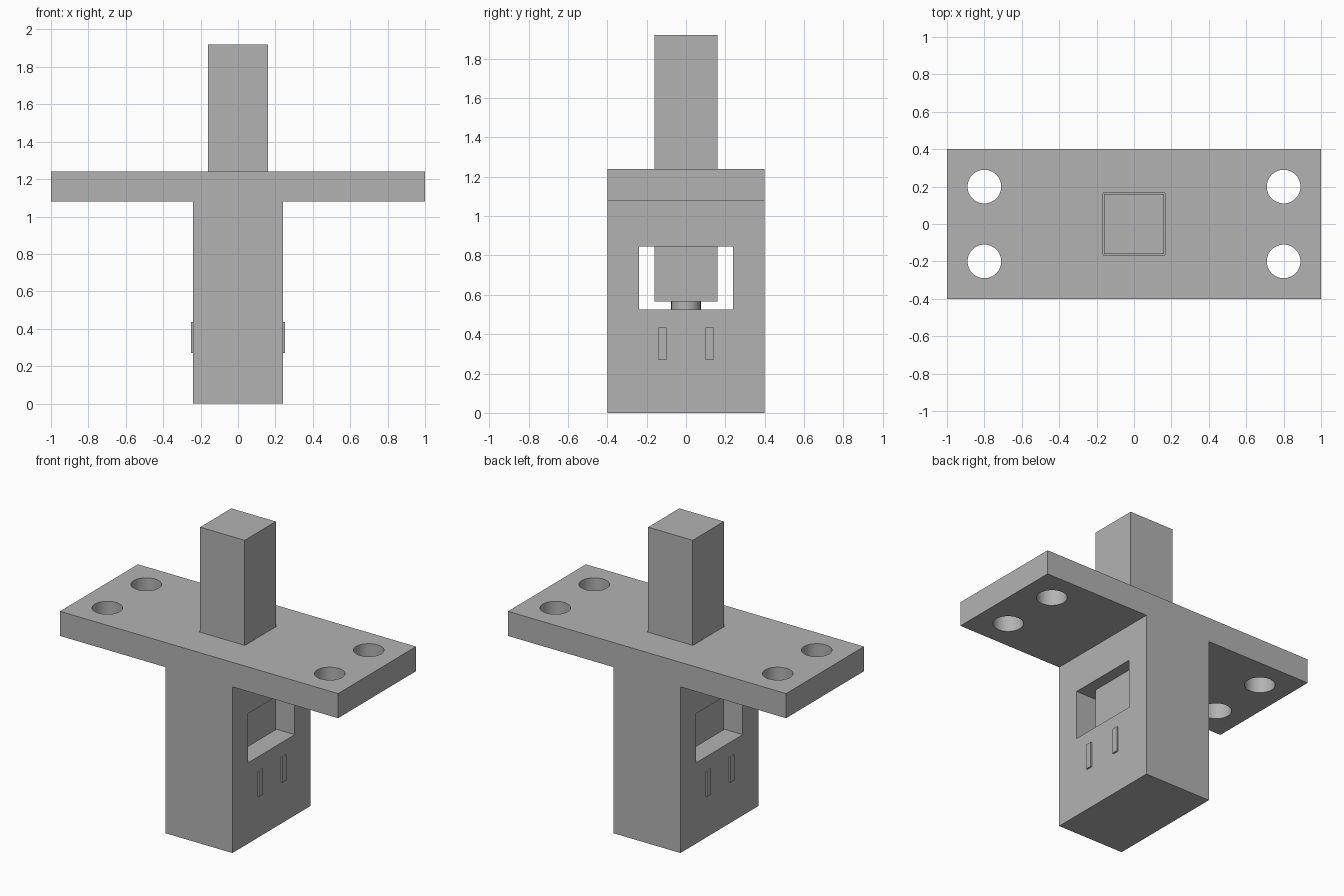
import bpy, bmesh, math

if "Cube" in bpy.data.objects:
    bpy.data.objects.remove(bpy.data.objects["Cube"])

grey = bpy.data.materials.new("plain_grey")
grey.diffuse_color = (0.45, 0.45, 0.45, 1)
grey.use_nodes = True
grey.node_tree.nodes["Principled BSDF"].inputs["Base Color"].default_value = grey.diffuse_color


def finish(name, bm):
    bmesh.ops.recalc_face_normals(bm, faces=bm.faces)
    me = bpy.data.meshes.new(name)
    bm.to_mesh(me)
    bm.free()
    me.materials.append(grey)
    ob = bpy.data.objects.new(name, me)
    bpy.context.collection.objects.link(ob)
    return ob


def box(name, x, y, z):
    """Box from (min, max) pairs."""
    bm = bmesh.new()
    bmesh.ops.create_cube(bm, size=1)
    for v in bm.verts:
        v.co = [r[0] if c < 0 else r[1] for c, r in zip(v.co, (x, y, z))]
    return finish(name, bm)


def cylinder(name, x, y, z, radius):
    bm = bmesh.new()
    bmesh.ops.create_cone(bm, cap_ends=True, segments=48, radius1=radius,
                          radius2=radius, depth=z[1] - z[0])
    bmesh.ops.translate(bm, verts=bm.verts, vec=(x, y, sum(z) / 2))
    return finish(name, bm)


def cut(ob, cutter):
    mod = ob.modifiers.new("cut", 'BOOLEAN')
    mod.operation = 'DIFFERENCE'
    mod.solver = 'EXACT'
    mod.object = cutter
    bpy.context.view_layer.objects.active = ob
    bpy.ops.object.modifier_apply(modifier=mod.name)
    bpy.data.objects.remove(cutter)


# T-shaped housing with its mounting flange, extruded front to back
half = [(0.24, 0), (0.24, 1.08), (1, 1.08), (1, 1.24)]
outline = half + [(-x, z) for x, z in reversed(half)]
bm = bmesh.new()
face = bm.faces.new([bm.verts.new((x, -0.4, z)) for x, z in outline])
ext = bmesh.ops.extrude_face_region(bm, geom=[face])
bmesh.ops.translate(bm, vec=(0, 0.8, 0),
                    verts=[g for g in ext["geom"] if isinstance(g, bmesh.types.BMVert)])
housing = finish("housing", bm)

# Side window, bolt channel and four screw holes
cut(housing, box("window_cutter", (-0.5, 0.5), (-0.24, 0.24), (0.525, 0.845)))
cut(housing, box("channel_cutter", (-0.165, 0.165), (-0.165, 0.165), (0.7, 1.4)))
for sx in (-1, 1):
    for sy in (-1, 1):
        cut(housing, cylinder("screw_cutter", sx * 0.8, sy * 0.2, (0.9, 1.4), 0.09))

# Sliding bolt and the stem it rests on
box("bolt", (-0.16, 0.16), (-0.16, 0.16), (0.565, 1.92))
cylinder("bolt_stem", 0, 0, (0.5, 0.57), 0.075)

# Thin bars standing slightly proud of both sides
for side, sy in (("front", -1), ("back", 1)):
    box(side + "_bar", (-0.25, 0.25), (sy * 0.12 - 0.02, sy * 0.12 + 0.02), (0.27, 0.435))

# Smooth the hole walls, keep edges sharp
bpy.ops.object.select_all(action='SELECT')
bpy.ops.object.shade_smooth_by_angle(angle=math.radians(30))
